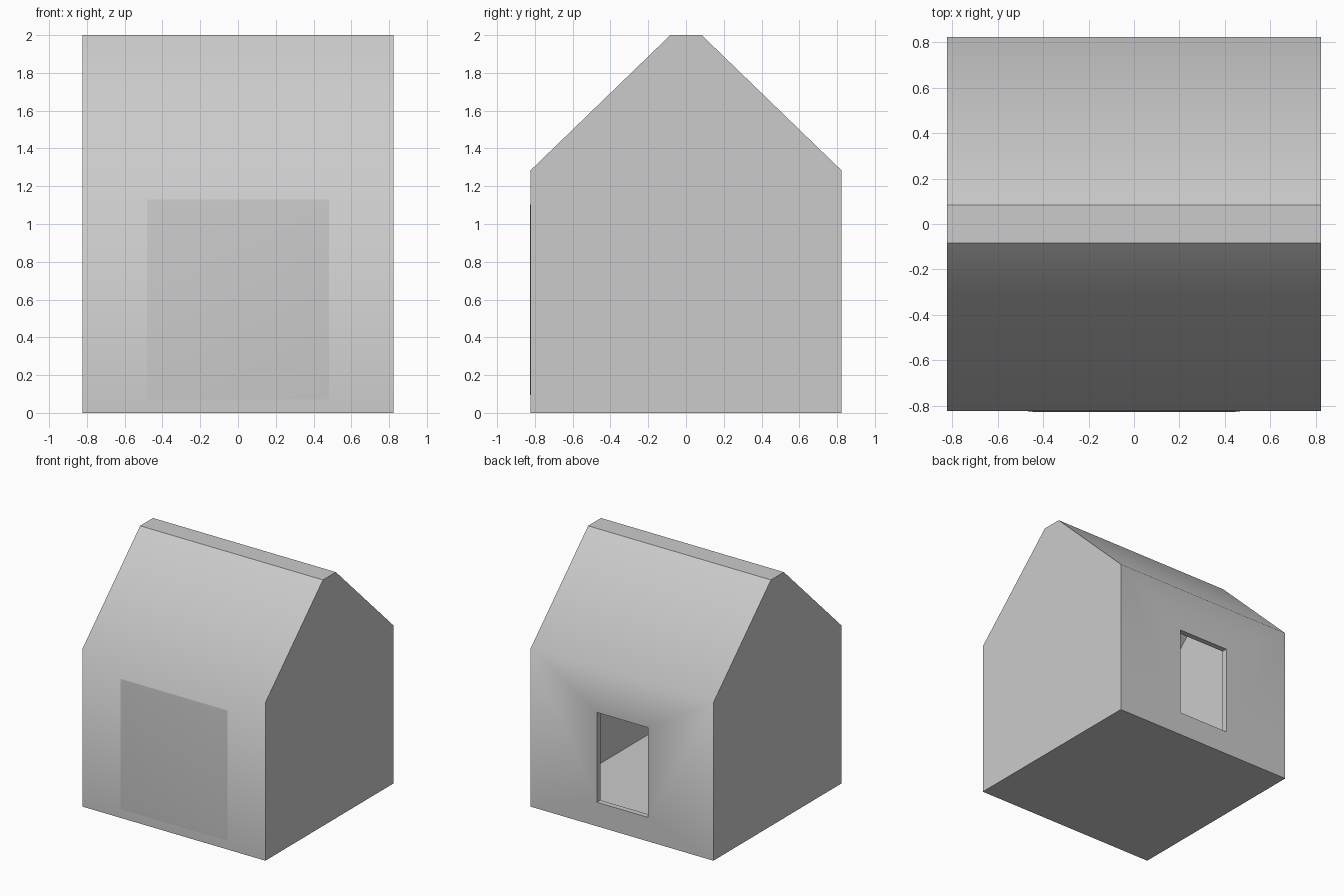
import bpy, bmesh

if "Cube" in bpy.data.objects:
    bpy.data.objects.remove(bpy.data.objects["Cube"])

H = 0.822   # half width and half depth
T = 0.045   # shell thickness


def make_object(name, bm):
    bmesh.ops.recalc_face_normals(bm, faces=bm.faces)
    mesh = bpy.data.meshes.new(name)
    bm.to_mesh(mesh)
    bm.free()
    obj = bpy.data.objects.new(name, mesh)
    bpy.context.collection.objects.link(obj)
    return obj


def prism(name, half_profile, half_x):
    """Mirror a (y, z) half profile and extrude it along x."""
    pts = half_profile + [(-y, z) for y, z in reversed(half_profile)]
    bm = bmesh.new()
    face = bm.faces.new([bm.verts.new((-half_x, y, z)) for y, z in pts])
    out = bmesh.ops.extrude_face_region(bm, geom=[face])
    verts = [v for v in out["geom"] if isinstance(v, bmesh.types.BMVert)]
    bmesh.ops.translate(bm, verts=verts, vec=(2 * half_x, 0, 0))
    return make_object(name, bm)


def cut(target, cutter):
    mod = target.modifiers.new("cut", 'BOOLEAN')
    mod.operation = 'DIFFERENCE'
    mod.solver = 'EXACT'
    mod.object = cutter
    bpy.context.view_layer.objects.active = target
    bpy.ops.object.modifier_apply(modifier=mod.name)
    bpy.data.objects.remove(cutter)


# Gabled shell with a flat ridge, hollowed out
house = prism("house_shell", [(H, 0), (H, 1.285), (0.083, 2)], H)
room = prism("room_cutter", [(H - T, T), (H - T, 1.265), (0.065, 2 - T)], H - T)
cut(house, room)

# Back window opening
bm = bmesh.new()
bmesh.ops.create_cube(bm, size=1)
bmesh.ops.scale(bm, verts=bm.verts, vec=(0.46, 0.4, 0.73))
bmesh.ops.translate(bm, verts=bm.verts, vec=(-0.003, H, 0.56))
cut(house, make_object("window_cutter", bm))

# Soft eaves, all other folds sharp
bm = bmesh.new()
bm.from_mesh(house.data)
for f in bm.faces:
    f.smooth = True
for e in bm.edges:
    eave = all(abs(v.co.z - 1.285) < 0.002 and abs(v.co.y) > H - 0.002 for v in e.verts)
    flat = len(e.link_faces) == 2 and e.calc_face_angle(0) < 0.2
    e.smooth = eave or flat
bm.to_mesh(house.data)
bm.free()

# Very shallow raised area on the front wall
bm = bmesh.new()
rings = []
for hx, z0, z1, y in ((0.49, 0.06, 1.14, -H + 0.001), (0.44, 0.12, 1.08, -H - 0.005)):
    rings.append([bm.verts.new((x, y, z)) for x, z in
                  ((-hx, z0), (hx, z0), (hx, z1), (-hx, z1))])
for i in range(4):
    j = (i + 1) % 4
    bm.faces.new((rings[0][i], rings[0][j], rings[1][j], rings[1][i]))
bm.faces.new(rings[1])
for f in bm.faces:
    f.smooth = True
make_object("front_relief", bm)
